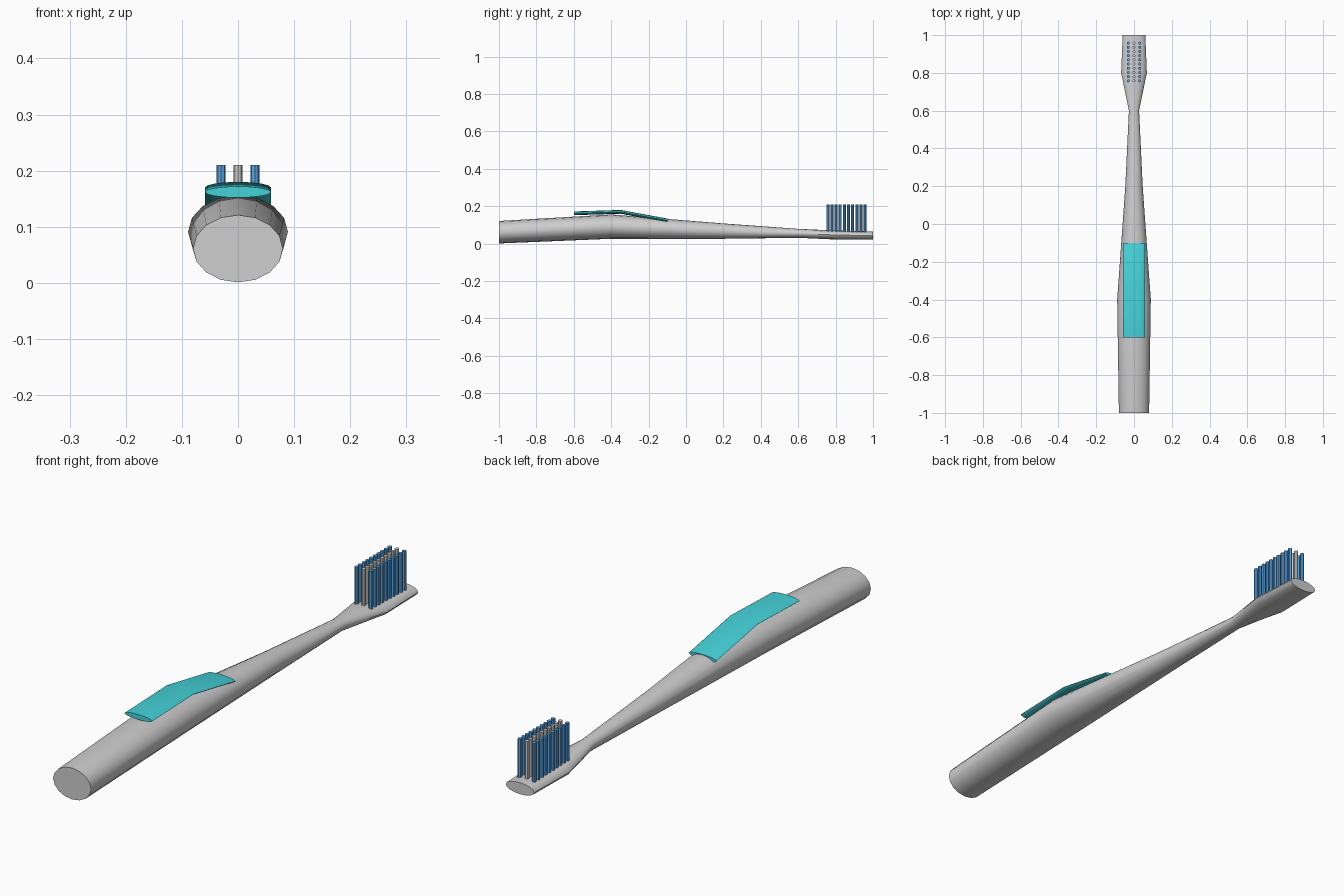
import bpy, bmesh, math

if "Cube" in bpy.data.objects:
    bpy.data.objects.remove(bpy.data.objects["Cube"])

def material(name, rgb):
    m = bpy.data.materials.new(name)
    m.diffuse_color = (*rgb, 1)
    m.use_nodes = True
    m.node_tree.nodes["Principled BSDF"].inputs["Base Color"].default_value = m.diffuse_color
    return m

GREY = material("handle grey", (0.62, 0.62, 0.63))
TEAL = material("grip teal", (0.06, 0.65, 0.70))
BLUE = material("bristle blue", (0.10, 0.38, 0.78))
PALE = material("bristle pale grey", (0.68, 0.66, 0.64))

def finish(name, bm, mat):
    bmesh.ops.recalc_face_normals(bm, faces=bm.faces)
    mesh = bpy.data.meshes.new(name)
    bm.to_mesh(mesh)
    bm.free()
    mesh.materials.append(mat)
    ob = bpy.data.objects.new(name, mesh)
    bpy.context.collection.objects.link(ob)
    bpy.context.view_layer.objects.active = ob
    ob.select_set(True)
    bpy.ops.object.shade_smooth_by_angle(angle=math.radians(40))
    ob.select_set(False)
    return ob

def loft(name, sections, sides, mat):
    """Skin elliptical sections (y, centre z, half width, half height)."""
    bm = bmesh.new()
    rings = []
    for y, cz, rx, rz in sections:
        rings.append([bm.verts.new((rx * math.cos(a), y, cz + rz * math.sin(a)))
                      for a in (2 * math.pi * i / sides for i in range(sides))])
    for a, b in zip(rings, rings[1:]):
        for i in range(sides):
            j = (i + 1) % sides
            bm.faces.new((a[i], a[j], b[j], b[i]))
    bm.faces.new(rings[0])
    bm.faces.new(rings[-1])
    return finish(name, bm, mat)

# Handle, neck and flat head in one tapering body
loft("handle", [(-1.0, 0.061, 0.080, 0.060),
                (-0.4, 0.091, 0.089, 0.065),
                (0.2, 0.067, 0.046, 0.041),
                (0.6, 0.055, 0.027, 0.024),
                (0.8, 0.046, 0.068, 0.024),
                (1.0, 0.043, 0.060, 0.022)], 16, GREY)

# Thumb grip bent over the top of the handle
loft("thumb_grip", [(-0.6, 0.162, 0.059, 0.010),
                    (-0.35, 0.170, 0.059, 0.010),
                    (-0.1, 0.124, 0.059, 0.010)], 16, TEAL)

# Three columns of upright bristles
def bristle_column(name, x, mat, rows=10):
    bm = bmesh.new()
    for r in range(rows):
        y = 0.758 + r * 0.0222
        made = bmesh.ops.create_cone(bm, cap_ends=True, segments=8, radius1=0.008,
                                     radius2=0.008, depth=0.155)
        bmesh.ops.translate(bm, verts=made["verts"], vec=(x, y, 0.1325))
    return finish(name, bm, mat)

bristle_column("bristles_left", -0.03, BLUE)
bristle_column("bristles_middle", 0.0, PALE)
bristle_column("bristles_right", 0.03, BLUE)
